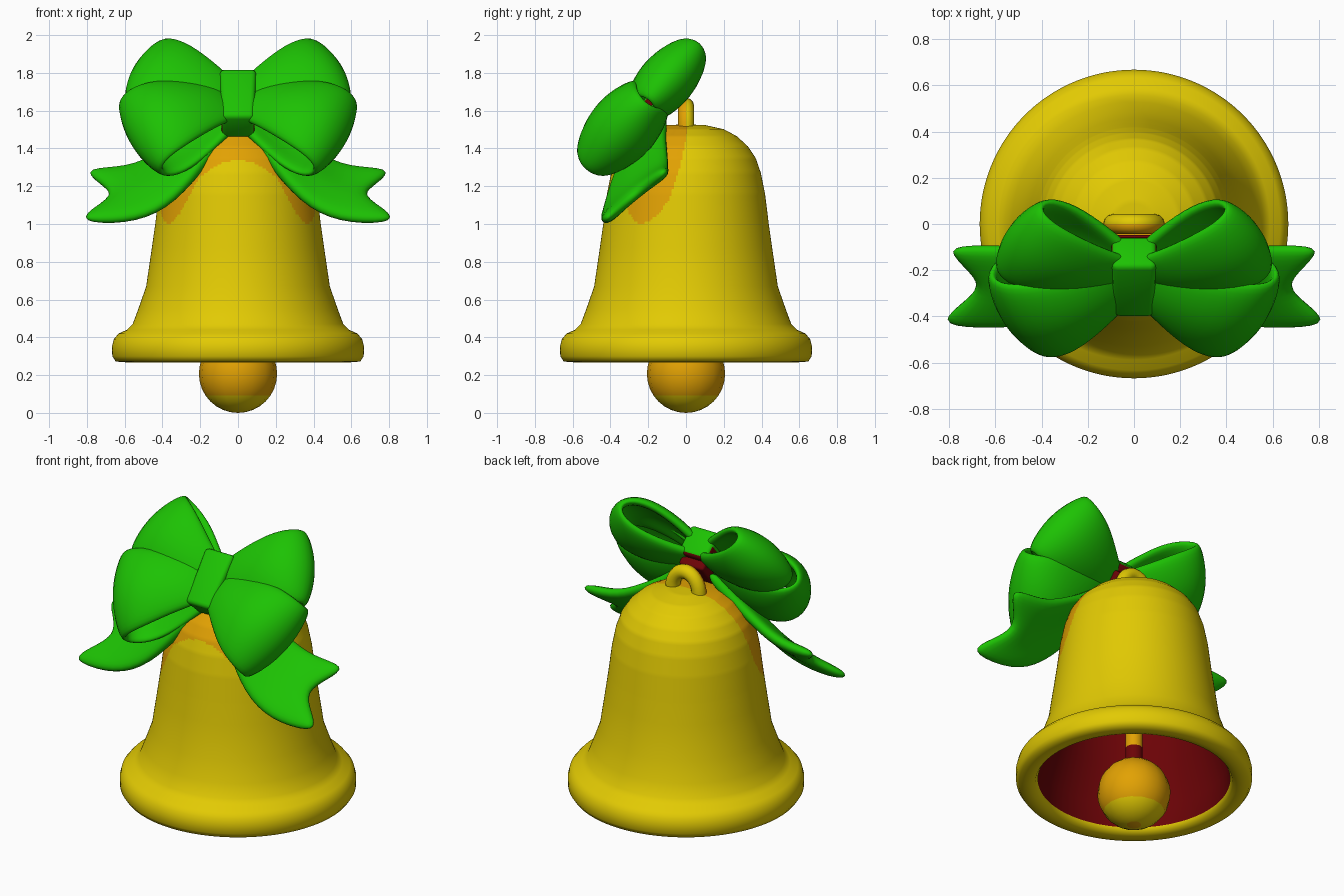
import bpy, bmesh, math
from mathutils import Vector, Matrix

if "Cube" in bpy.data.objects:
    bpy.data.objects.remove(bpy.data.objects["Cube"])


def material(name, col):
    m = bpy.data.materials.new(name)
    m.diffuse_color = (*col, 1)
    m.use_nodes = True
    m.node_tree.nodes["Principled BSDF"].inputs["Base Color"].default_value = m.diffuse_color
    return m


YELLOW = material("gold_yellow", (0.76, 0.59, 0.001))
ORANGE = material("amber_orange", (0.76, 0.36, 0.001))
RED = material("dark_red", (0.15, 0.001, 0.002))
GREEN = material("ribbon_green", (0.012, 0.54, 0.001))


def finish(name, bm, mats, rule=None, angle=50):
    """Turn a bmesh into a named, smooth object coloured by a face rule."""
    bmesh.ops.remove_doubles(bm, verts=bm.verts, dist=1e-5)
    bmesh.ops.recalc_face_normals(bm, faces=bm.faces)
    for f in bm.faces:
        f.smooth = True
        if rule:
            f.material_index = rule(f.calc_center_median(), f)
    me = bpy.data.meshes.new(name)
    bm.to_mesh(me)
    bm.free()
    for m in mats:
        me.materials.append(m)
    me.set_sharp_from_angle(angle=math.radians(angle))
    ob = bpy.data.objects.new(name, me)
    bpy.context.collection.objects.link(ob)
    return ob


def grid(bm, rows):
    """Skin rows of points."""
    vs = [[bm.verts.new(p) for p in r] for r in rows]
    return [bm.faces.new((a[j], a[j + 1], b[j + 1], b[j]))
            for a, b in zip(vs, vs[1:]) for j in range(len(a) - 1)]


def interp(table, x):
    for (x0, y0), (x1, y1) in zip(table, table[1:]):
        if x <= x1:
            return y0 + (y1 - y0) * (x - x0) / (x1 - x0)
    return 9


# bell: lathe, finely cut near the top so the amber patch has a clean outline
outer = [(0.0005, 1.527), (0.1, 1.524), (0.2, 1.502), (0.27, 1.465), (0.33, 1.41), (0.37, 1.35),
         (0.398, 1.27), (0.42, 1.16), (0.44, 1.0), (0.457, 0.88), (0.488, 0.67), (0.53, 0.55),
         (0.56, 0.47), (0.59, 0.44), (0.635, 0.42), (0.66, 0.39), (0.67, 0.35), (0.668, 0.30),
         (0.65, 0.272), (0.6, 0.268), (0.56, 0.275), (0.545, 0.30)]
inner = [(0.545, 0.30), (0.53, 0.42), (0.46, 0.65), (0.425, 0.9), (0.39, 1.2), (0.3, 1.38), (0.0005, 1.46)]
patch = [(0, 1.34), (15, 1.32), (30, 1.25), (38, 1.15), (45, 1.06), (52, 1.01), (58, 1.0),
         (65, 1.02), (71, 1.06), (78, 1.13), (85, 1.3), (90, 1.46), (93, 1.53)]
SEG = 240


def lathe(bm, profile, fine):
    pts = []
    for (r0, z0), (r1, z1) in zip(profile, profile[1:]):
        n = max(1, round(math.hypot(r1 - r0, z1 - z0) / 0.012)) if fine and z1 > 0.9 else 1
        pts += [(r0 + (r1 - r0) * k / n, z0 + (z1 - z0) * k / n) for k in range(n)]
    pts.append(profile[-1])
    ang = [math.tau * (k % SEG) / SEG for k in range(SEG + 1)]
    return grid(bm, [[(0.996 * r * math.sin(a), -0.996 * r * math.cos(a), z) for a in ang] for r, z in pts])


bm = bmesh.new()
lathe(bm, outer, True)
tag = bm.faces.layers.int.new("inside")
for f in lathe(bm, inner, False):
    f[tag] = 1


def bell_colour(c, f):
    if f[tag]:
        return 2
    phi = math.degrees(math.atan2(abs(c.x), -c.y))
    return 1 if c.z > interp(patch, phi) else 0


finish("bell", bm, [YELLOW, ORANGE, RED], bell_colour, 60)

# clapper ball and rod
bm = bmesh.new()
bmesh.ops.create_uvsphere(bm, u_segments=16, v_segments=16, radius=0.207,
                          matrix=Matrix.Translation((0, 0, 0.207)))
finish("clapper_ball", bm, [ORANGE, YELLOW], lambda c, f: int(0.004 < c.z < 0.085))
bm = bmesh.new()
ring = [math.tau * k / 12 for k in range(13)]
grid(bm, [[(0.05 * math.cos(a), 0.05 * math.sin(a), z) for a in ring] for z in (0.37, 0.5, 1.46)])
finish("clapper_rod", bm, [ORANGE, RED], lambda c, f: int(c.z < 0.5))

# hanging ring on top
bm = bmesh.new()
rows = []
for k in range(17):
    t = math.pi * k / 16
    rows.append([((0.09 + 0.043 * math.cos(a)) * math.cos(t), 0.043 * math.sin(a),
                  1.51 + (0.115 + 0.043 * math.cos(a)) * math.sin(t)) for a in ring])
grid(bm, rows)
finish("hanger", bm, [YELLOW, ORANGE], lambda c, f: int(c.y < 0))

# bow frame: u runs up the tilted bow, n points out of it
KNOT = Vector((0, -0.21, 1.63))
U, N = Vector((0, 0.66, 0.75)), Vector((0, -0.75, 0.66))


def bow(x, u, n):
    return KNOT + Vector((x, 0, 0)) + U * u + N * n


def ribbon(name, rows, thick):
    bm = bmesh.new()
    grid(bm, rows)
    ob = finish(name, bm, [GREEN], angle=180)
    s = ob.modifiers.new("thickness", 'SOLIDIFY')
    s.thickness, s.offset = thick, 0
    sub = ob.modifiers.new("smooth", 'SUBSURF')
    sub.levels = sub.render_levels = 2
    ob.modifiers.new("mirror", 'MIRROR').use_mirror_merge = False


def loop(name, degrees, length, half_width, h, shift):
    """Puffy teardrop loop of ribbon, widening away from the knot."""
    a = math.radians(degrees)
    d, w = (math.cos(a), math.sin(a)), (-math.sin(a), math.cos(a))
    side = [(0.05, 0.2), (0.32, 0.75), (0.65, 1.05), (0.9, 0.8)]
    curve = side + [(1.02, 0)] + [(t, -n) for t, n in reversed(side)]
    rows = []
    for t, n in curve:
        hw = 0.09 + (half_width - 0.09) * min(1, t / 0.75)
        row = []
        for k in (-1, -0.5, 0, 0.5, 1):
            far = t * length * (1.05 - 0.09 * k * k * t)
            out = n * h * (1.25 - 0.5 * k * k) + shift * min(1, 2 * t)
            row.append(bow(d[0] * far + w[0] * hw * k, d[1] * far + w[1] * hw * k, out))
        rows.append(row)
    ribbon(name, rows, 0.055)


loop("upper_bow_loops", 25, 0.57, 0.225, 0.105, 0.005)
loop("lower_bow_loops", -24, 0.59, 0.265, 0.135, 0.015)

# forked tails, lofted between a lower and an upper edge
low = [(0.03, -0.24, 1.52), (0.2, -0.37, 1.27), (0.38, -0.43, 1.07), (0.6, -0.45, 1.0), (0.87, -0.44, 1.015)]
high = [(0.08, -0.1, 1.6), (0.24, -0.11, 1.47), (0.42, -0.095, 1.37), (0.58, -0.095, 1.29), (0.84, -0.09, 1.295)]
rows = []
for i, (p, q) in enumerate(zip(low, high)):
    p, q = Vector(p), Vector(q)
    row = []
    for k in range(5):
        v = p.lerp(q, k / 4)
        dip = 1 - abs(k - 2) / 2
        if i == 4:
            v.x -= 0.2 * dip
        elif i:
            v += Vector((0.01, -0.02, 0.02)) * dip
            v.x -= 0.05 * dip if i == 3 else 0
        row.append(v)
    rows.append(row)
ribbon("bow_tails", rows, 0.07)


# knot band (dark on its hidden sides and back) and the dark core behind it
def block(name, sx, u0, u1, n0, n1, mats, bevel, rule=None):
    bm = bmesh.new()
    bmesh.ops.create_cube(bm, size=1)
    bmesh.ops.subdivide_edges(bm, edges=[e for e in bm.edges
                              if abs(e.verts[0].co.z - e.verts[1].co.z) > 0.5], cuts=1)
    edges = [e for e in bm.edges if e.calc_face_angle(0) > 0.5]
    for v in bm.verts:
        taper = 1 if v.co.y > 0 else 0.88
        v.co = bow(v.co.x * sx * taper, u0 + (u1 - u0) * (v.co.y + 0.5), n0 + (n1 - n0) * (v.co.z + 0.5))
    bmesh.ops.bevel(bm, geom=edges, offset=bevel, segments=3, profile=0.5, affect='EDGES')
    finish(name, bm, mats, rule, angle=60)


def knot_colour(c, f):
    hidden = abs(f.normal.x) > 0.9 and (c - KNOT).dot(N) < 0.03
    return int(hidden or f.normal.dot(N) < -0.7)


block("knot", 0.195, -0.175, 0.165, -0.07, 0.11, [GREEN, RED], 0.025, knot_colour)
block("knot_core", 0.17, -0.12, 0.12, -0.12, -0.04, [RED], 0.015)
